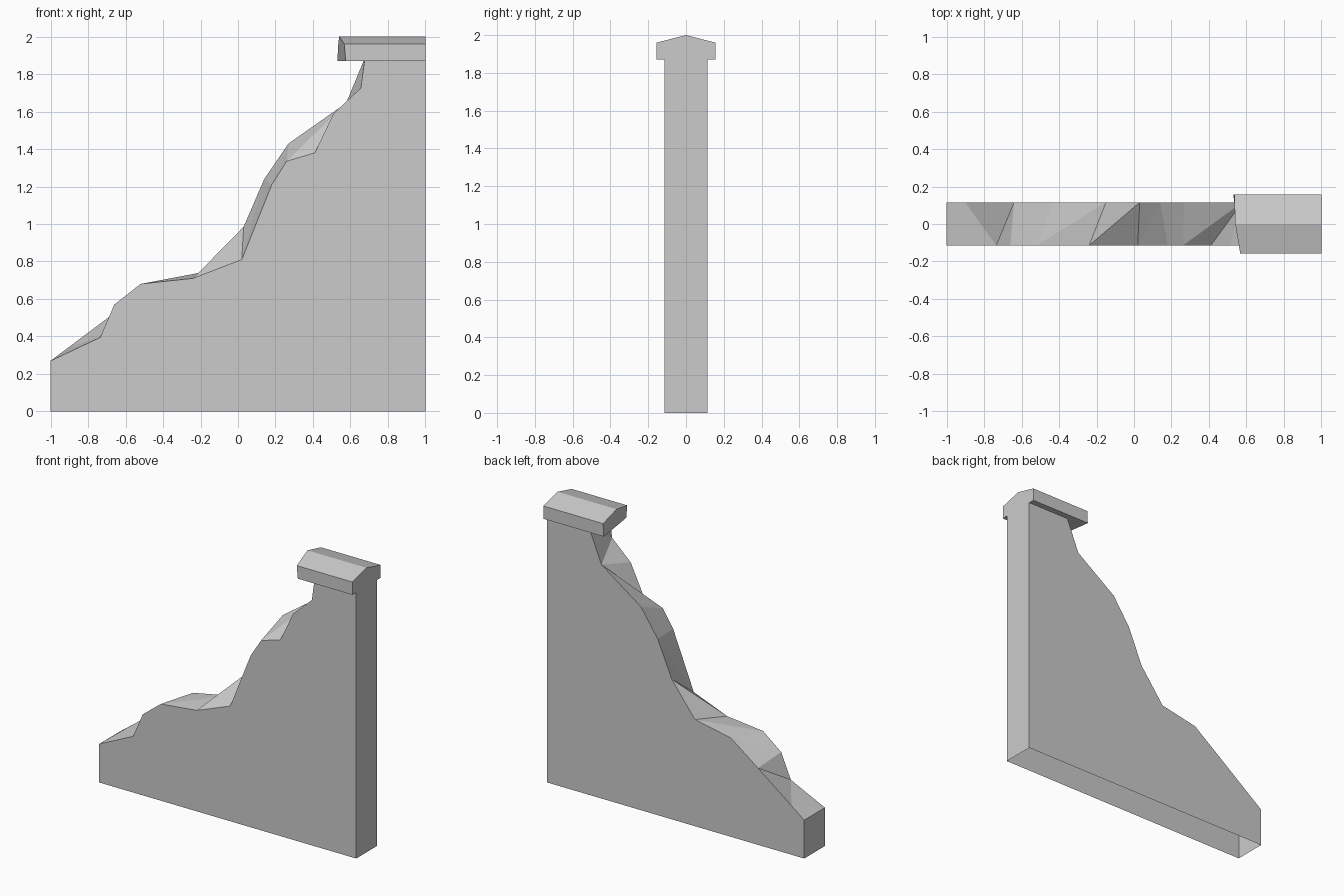
import bpy, bmesh

cube = bpy.data.objects.get("Cube")
if cube:
    bpy.data.objects.remove(cube)

HALF = 0.115        # half thickness of the wall
CAP_HALF = 0.157    # half width of the coping
EAVE, RIDGE, WALL_TOP = 1.96, 2.0, 1.87

stone = bpy.data.materials.new("grey_stone")
stone.use_nodes = True
GREY = (0.6, 0.6, 0.6, 1)
stone.diffuse_color = GREY
stone.node_tree.nodes["Principled BSDF"].inputs["Base Color"].default_value = GREY


def finish(bm, name):
    """Turn a bmesh into a flat-shaded stone object."""
    bmesh.ops.recalc_face_normals(bm, faces=bm.faces)
    mesh = bpy.data.meshes.new(name)
    bm.to_mesh(mesh)
    bm.free()
    mesh.materials.append(stone)
    obj = bpy.data.objects.new(name, mesh)
    bpy.context.collection.objects.link(obj)
    return obj


# Broken edge of the wall on its front and back sides, as (x, z)
front_edge = [(-1, .27), (-.735, .395), (-.66, .57), (-.52, .68), (-.24, .71),
              (.02, .81), (.18, 1.21), (.26, 1.335), (.41, 1.38), (.51, 1.59),
              (.655, 1.725), (.675, WALL_TOP)]
back_edge = [(-1, .27), (-.9, .345), (-.64, .54), (-.43, .695), (-.15, .75),
             (.03, .985), (.14, 1.24), (.27, 1.43), (.577, 1.645),
             (.67, WALL_TOP)]

# Wall: two side faces, two ends and a faceted break, open underneath
bm = bmesh.new()
outline = [(1, WALL_TOP), (1, 0), (-1, 0)]
front = [bm.verts.new((x, -HALF, z)) for x, z in front_edge + outline]
back = [bm.verts.new((x, HALF, z)) for x, z in back_edge + outline]
bm.faces.new(front)
bm.faces.new(back)
bm.faces.new((front[-3], front[-2], back[-2], back[-3]))
bm.faces.new((front[-1], front[0], back[0], back[-1]))

# Facets of the break: each step moves on along the front (F) or back (B) edge
f = b = 0
for step in "BF" * 7 + "BFFFBF":
    if step == "F":
        bm.faces.new((front[f], front[f + 1], back[b]))
        f += 1
    else:
        bm.faces.new((front[f], back[b + 1], back[b]))
        b += 1
finish(bm, "broken_wall")

# Coping: gabled section with a ragged left end, as (y, z, left x)
section = [(-CAP_HALF, WALL_TOP, .575), (-CAP_HALF, EAVE, .567),
           (0, RIDGE, .54), (CAP_HALF, EAVE, .535), (CAP_HALF, WALL_TOP, .53)]
bm = bmesh.new()
left = [bm.verts.new((x, y, z)) for y, z, x in section]
right = [bm.verts.new((1, y, z)) for y, z, x in section]
bm.faces.new(left)
bm.faces.new(right)
for i in range(len(section)):
    j = (i + 1) % len(section)
    bm.faces.new((left[i], left[j], right[j], right[i]))
finish(bm, "coping_stone")
